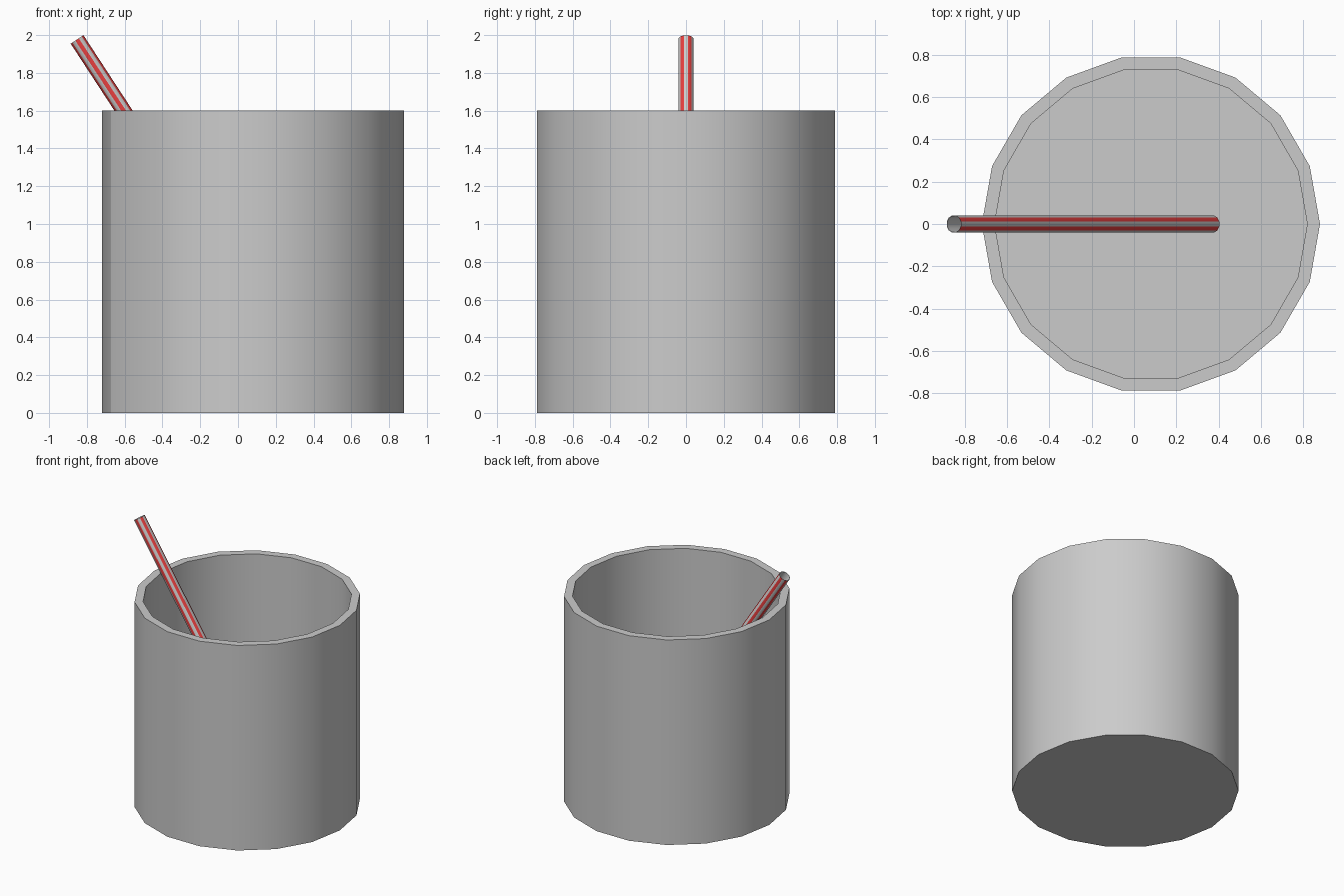
import bpy, bmesh, math
from mathutils import Vector

if "Cube" in bpy.data.objects:
    bpy.data.objects.remove(bpy.data.objects["Cube"])

SIDES, CX = 18, 0.08


def finish(name, bm):
    mesh = bpy.data.meshes.new(name)
    bm.to_mesh(mesh)
    bm.free()
    ob = bpy.data.objects.new(name, mesh)
    bpy.context.collection.objects.link(ob)
    bpy.context.view_layer.objects.active = ob
    ob.select_set(True)
    bpy.ops.object.shade_smooth_by_angle(angle=math.radians(40))
    ob.select_set(False)
    return ob


def ring(bm, n, r, z, phase=0.0):
    return [bm.verts.new((r * math.cos(phase + math.tau * i / n),
                          r * math.sin(phase + math.tau * i / n), z)) for i in range(n)]


def bridge(bm, a, b):
    n = len(a)
    return [bm.faces.new((a[i], a[(i + 1) % n], b[(i + 1) % n], b[i])) for i in range(n)]


# Cup: outer wall, rim, inner wall and floor
bm = bmesh.new()
rings = [ring(bm, SIDES, r, z) for r, z in
         ((0.8, 0), (0.8, 1.6), (0.74, 1.6), (0.74, 0.07))]
for a, b in zip(rings, rings[1:]):
    bridge(bm, a, b)
bm.faces.new(rings[0][::-1])
bm.faces.new(rings[-1])
# Wall seam on the left side
seam = bm.edges.get((rings[0][10], rings[1][10]))
seam.smooth = False
cup = finish("cup", bm)
cup.location.x = CX

# Striped straw: open tube with alternating faces and a plain lining
top, bottom = Vector((-0.852, 0, 1.977)), Vector((0.37, 0, 0.107))
axis = top - bottom
bm = bmesh.new()
phase = math.radians(15)
outer = [ring(bm, 12, 0.042, z, phase) for z in (0, axis.length)]
inner = [ring(bm, 12, 0.040, z, phase) for z in (axis.length, 0)]
for i, f in enumerate(bridge(bm, *outer)):
    f.material_index = (i + 1) % 2 * 1
bridge(bm, outer[1], inner[0])
bridge(bm, *inner)
bridge(bm, inner[1], outer[0])
for f in bm.faces:
    f.normal_update()
straw = finish("straw", bm)
straw.location = bottom
straw.rotation_euler = (0, math.atan2(axis.x, axis.z), 0)

# Straw colours
for name, col in (("straw_grey", (0.6, 0.6, 0.6, 1)), ("straw_red", (0.8, 0.05, 0.05, 1))):
    mat = bpy.data.materials.new(name)
    mat.diffuse_color = col
    mat.use_nodes = True
    mat.node_tree.nodes["Principled BSDF"].inputs["Base Color"].default_value = mat.diffuse_color
    straw.data.materials.append(mat)
